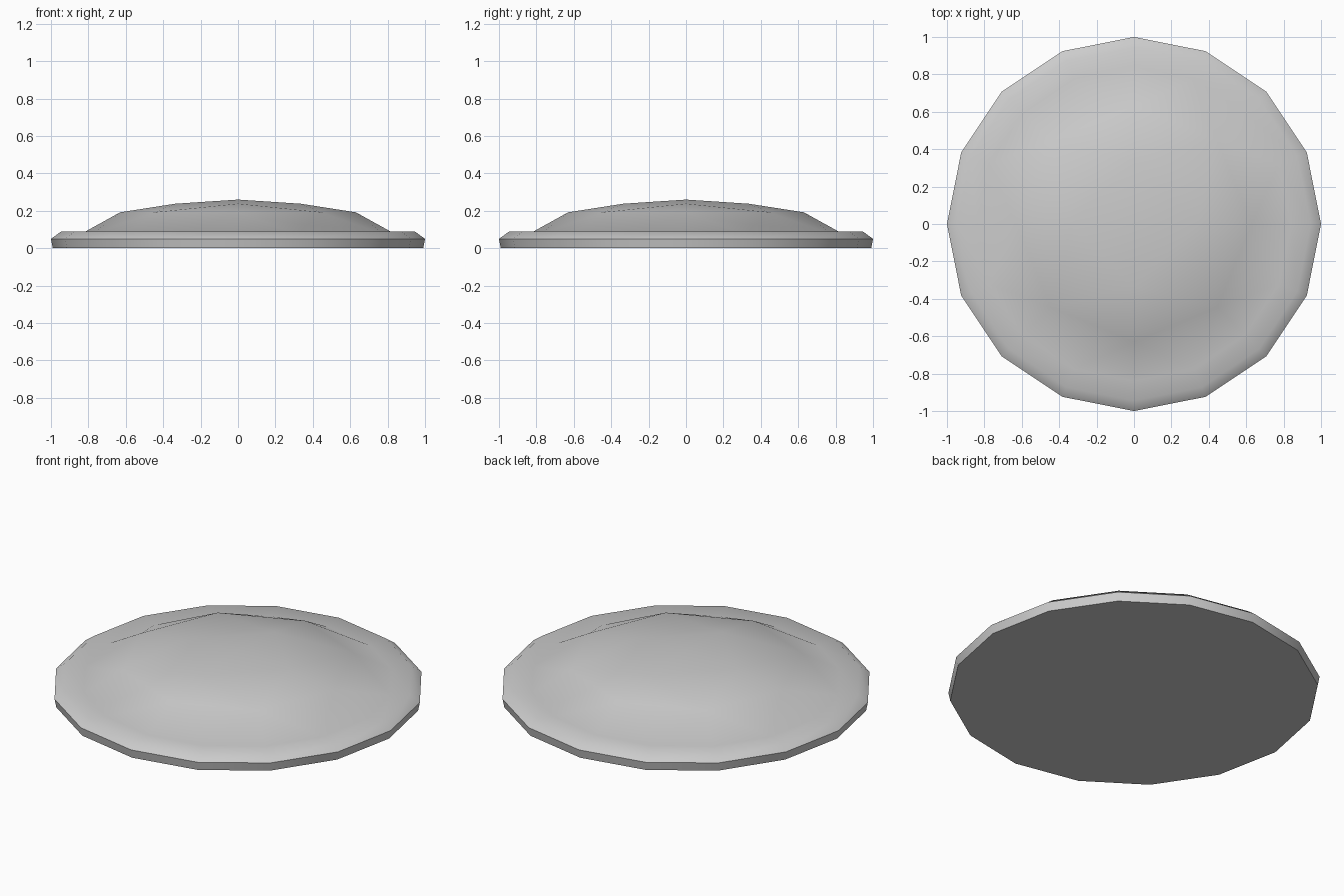
import bpy, bmesh
from math import cos, sin, tau, radians

if "Cube" in bpy.data.objects:
    bpy.data.objects.remove(bpy.data.objects["Cube"])


def ring(bm, radius, z, n):
    return [bm.verts.new((radius * cos(tau * i / n), radius * sin(tau * i / n), z))
            for i in range(n)]


def bridge(bm, outer, inner):
    """Quads between equal rings, triangle fans where the ring count halves."""
    n, m = len(outer), len(inner)
    for i in range(m):
        a, b = inner[i], inner[(i + 1) % m]
        if n == m:
            bm.faces.new((outer[i], outer[(i + 1) % n], b, a))
        else:
            f, g, h = outer[2 * i], outer[2 * i + 1], outer[(2 * i + 2) % n]
            bm.faces.new((a, f, g))
            bm.faces.new((a, g, b))
            bm.faces.new((b, g, h))


def finish(bm, name, angle):
    bmesh.ops.recalc_face_normals(bm, faces=bm.faces)
    mesh = bpy.data.meshes.new(name)
    bm.to_mesh(mesh)
    bm.free()
    ob = bpy.data.objects.new(name, mesh)
    bpy.context.collection.objects.link(ob)
    bpy.ops.object.select_all(action='DESELECT')
    ob.select_set(True)
    bpy.context.view_layer.objects.active = ob
    bpy.ops.object.shade_smooth_by_angle(angle=radians(angle))


# Domed disc: flat base, rounded rim, then a dome with halving ring counts
bm = bmesh.new()
profile = [(0.99, 0, 16), (1.0, 0.05, 16), (0.945, 0.09, 16),
           (0.84, 0.076, 16), (0.63, 0.192, 8), (0.335, 0.238, 4)]
rings = [ring(bm, *p) for p in profile]
for outer, inner in zip(rings, rings[1:]):
    bridge(bm, outer, inner)
bm.faces.new(rings[0][::-1])

# Crown of the dome
apex = bm.verts.new((0, 0, 0.26))
top = rings[-1]
for i in range(4):
    bm.faces.new((top[i], top[(i + 1) % 4], apex))
finish(bm, "domed_disc", 60)

# Keep a crisp crease where the dome meets the rim
mesh = bpy.data.objects["domed_disc"].data
attr = mesh.attributes.get("sharp_edge") or mesh.attributes.new("sharp_edge", 'BOOLEAN', 'EDGE')
for e in mesh.edges:
    if all(abs(mesh.vertices[v].co.xy.length - 0.84) < 0.001 for v in e.vertices):
        attr.data[e.index].value = True
